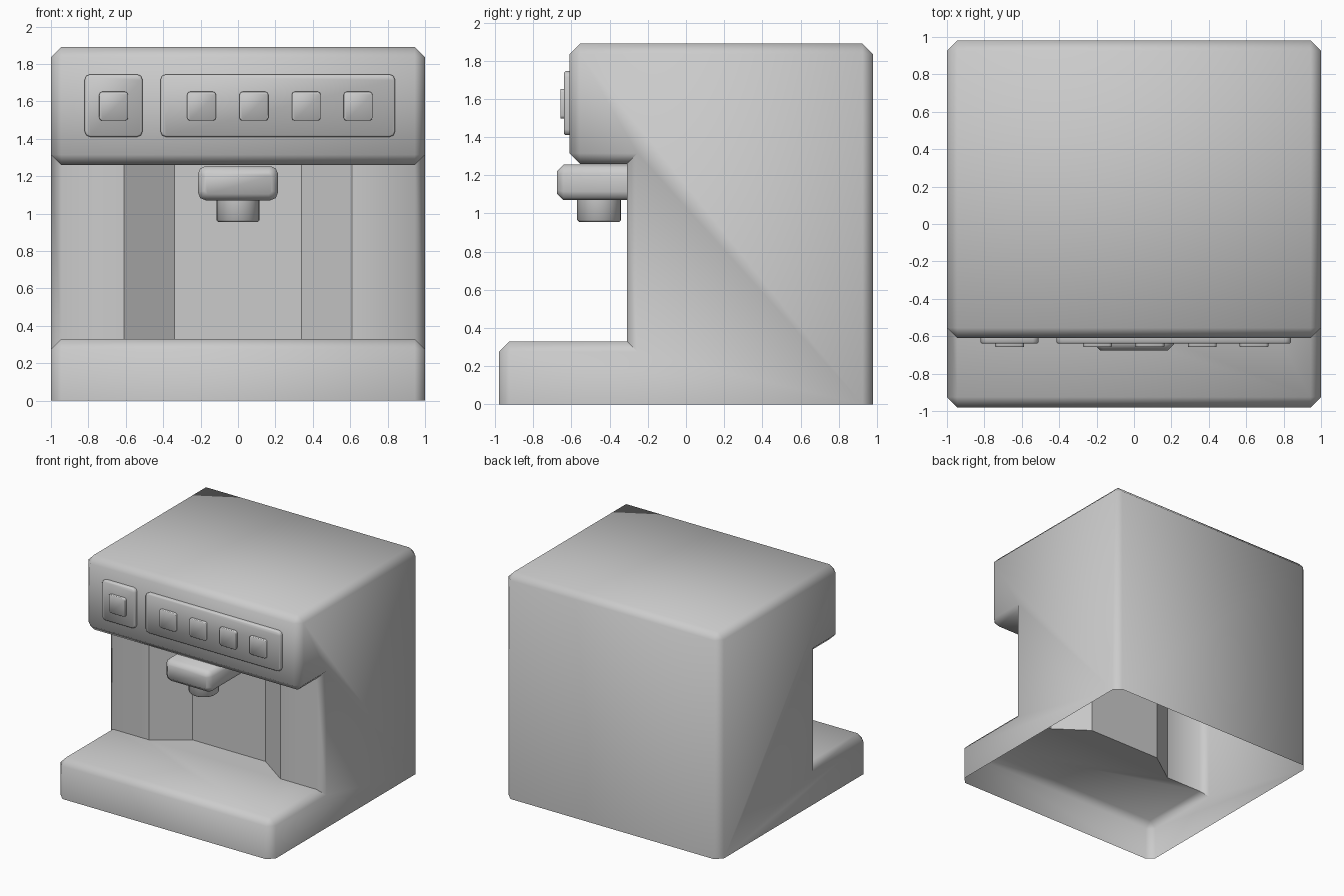
import bpy, bmesh, math

if "Cube" in bpy.data.objects:
    bpy.data.objects.remove(bpy.data.objects["Cube"])


def finish(bm, name, angle=None):
    bmesh.ops.recalc_face_normals(bm, faces=bm.faces)
    me = bpy.data.meshes.new(name)
    bm.to_mesh(me)
    bm.free()
    ob = bpy.data.objects.new(name, me)
    bpy.context.collection.objects.link(ob)
    if angle:
        bpy.ops.object.select_all(action='DESELECT')
        ob.select_set(True)
        bpy.context.view_layer.objects.active = ob
        bpy.ops.object.shade_smooth_by_angle(angle=math.radians(angle))
    return ob


def bevel(bm, test, width, segments=1):
    edges = [e for e in bm.edges if test(e)]
    bmesh.ops.bevel(bm, geom=edges, offset=width, segments=segments,
                    profile=0.5, affect='EDGES', clamp_overlap=True)


def rounded_block(name, x, y, z, corner, rim, segments=2):
    """Box with rounded corners facing the front and a softened front rim."""
    bm = bmesh.new()
    bmesh.ops.create_cube(bm, size=1)
    for v in bm.verts:
        for i, (lo, hi) in enumerate((x, y, z)):
            v.co[i] = hi if v.co[i] > 0 else lo
    bevel(bm, lambda e: abs(e.verts[0].co.y - e.verts[1].co.y) > 1e-4, corner, segments)
    bevel(bm, lambda e: all(v.co.y < y[0] + 1e-4 for v in e.verts), rim)
    return finish(bm, name, 50)


# Body shell: side profile swept across x, with a recessed middle wall, open below
stations = [(-1, -.31), (-.61, -.31), (-.34, -.12), (.34, -.12), (.61, -.31), (1, -.31)]
bm = bmesh.new()
rows = []
for x, wall in stations:
    profile = [(-.98, 0), (-.98, .33), (wall, .33), (wall, 1.26),
               (-.61, 1.26), (-.61, 1.89), (.98, 1.89), (.98, 0)]
    rows.append([bm.verts.new((x, y, z)) for y, z in profile])
for a, b in zip(rows, rows[1:]):
    for i in range(7):
        bm.faces.new((a[i], a[i + 1], b[i + 1], b[i]))
bm.faces.new(rows[0])
bm.faces.new(rows[-1])
bmesh.ops.recalc_face_normals(bm, faces=bm.faces)
bmesh.ops.dissolve_limit(bm, angle_limit=math.radians(1), verts=bm.verts, edges=bm.edges)
bm.normal_update()
bevel(bm, lambda e: len(e.link_faces) == 2 and e.is_convex
      and e.calc_face_angle() > 1.2, .055)
bm.normal_update()
for f in bm.faces:
    f.smooth = True
for e in bm.edges:
    if len(e.link_faces) == 2:
        inner = e.calc_face_angle() > .3 and not e.is_convex
        fold = all(abs(abs(v.co.x) - .61) < .01 for v in e.verts)
        e.smooth = not (inner or fold)
finish(bm, "body")

# Control panels and buttons
rounded_block("power_panel", (-.82, -.51), (-.64, -.605), (1.41, 1.745), .03, .008)
rounded_block("button_panel", (-.415, .84), (-.64, -.605), (1.41, 1.745), .03, .008)
for i, cx in enumerate((-.665, -.195, .085, .365, .642)):
    rounded_block(f"button_{i + 1}", (cx - .077, cx + .077), (-.658, -.635),
                  (1.497, 1.652), .016, .003)

# Brew head block reaching back to the recessed wall
rounded_block("brew_head", (-.215, .215), (-.677, -.12), (1.07, 1.255), .045, .035)

# Round spout below the brew head
bm = bmesh.new()
bmesh.ops.create_cone(bm, cap_ends=True, segments=24, radius1=.115, radius2=.115, depth=.135)
bevel(bm, lambda e: all(v.co.z < 0 for v in e.verts), .01)
bmesh.ops.translate(bm, verts=bm.verts, vec=(0, -.455, 1.0225))
finish(bm, "spout", 50)
